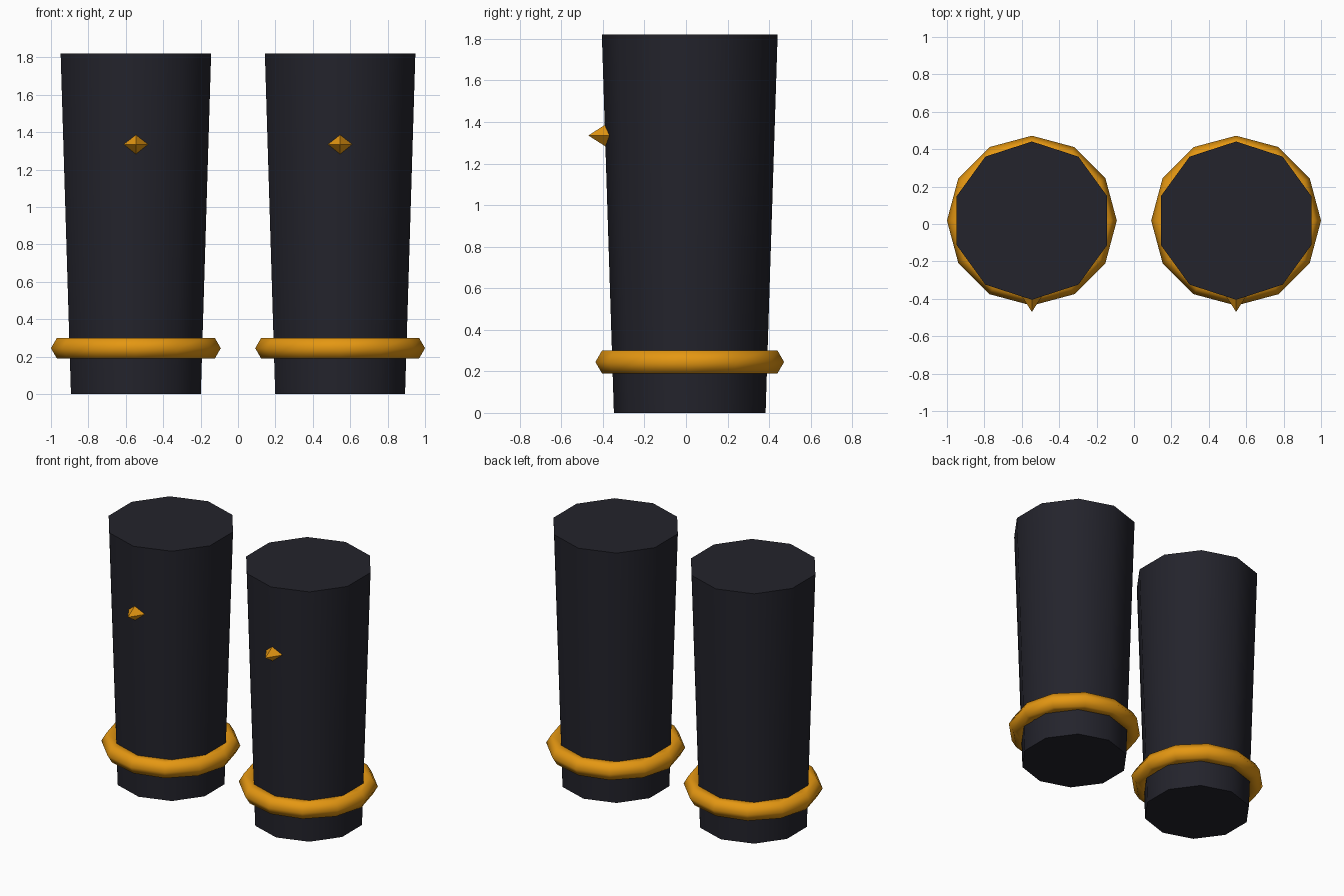
import bpy, math

if "Cube" in bpy.data.objects:
    bpy.data.objects.remove(bpy.data.objects["Cube"])


def material(name, rgb):
    m = bpy.data.materials.new(name)
    m.diffuse_color = (*rgb, 1)
    m.use_nodes = True
    m.node_tree.nodes["Principled BSDF"].inputs["Base Color"].default_value = m.diffuse_color
    return m


DARK = material("dark_leather", (0.017, 0.017, 0.025))
GOLD = material("amber_gold", (0.78, 0.31, 0.006))
CY = 0.018  # depth of the leg axis


def finish(name, mat, angle):
    ob = bpy.context.object
    ob.name = name
    ob.data.materials.append(mat)
    bpy.ops.object.shade_smooth_by_angle(angle=math.radians(angle))
    return ob


for side, x in (("left", -0.546), ("right", 0.546)):
    # tapered ten-sided leg, wider at the top
    bpy.ops.mesh.primitive_cone_add(vertices=10, radius1=0.365, radius2=0.423,
                                    depth=1.82, location=(x, CY, 0.91))
    finish(side + "_leg", DARK, 50)

    # ankle ring with a hexagonal section
    bpy.ops.mesh.primitive_torus_add(major_segments=12, minor_segments=6,
                                     major_radius=0.39, minor_radius=0.064,
                                     location=(x, CY, 0.245))
    finish(side + "_ankle_ring", GOLD, 70)

    # pointed four-sided stud on the front
    bpy.ops.mesh.primitive_cone_add(vertices=4, radius1=0.064, radius2=0,
                                    depth=0.1, location=(x, -0.42, 1.335),
                                    rotation=(math.pi / 2, 0, 0))
    finish(side + "_stud", GOLD, 30)
